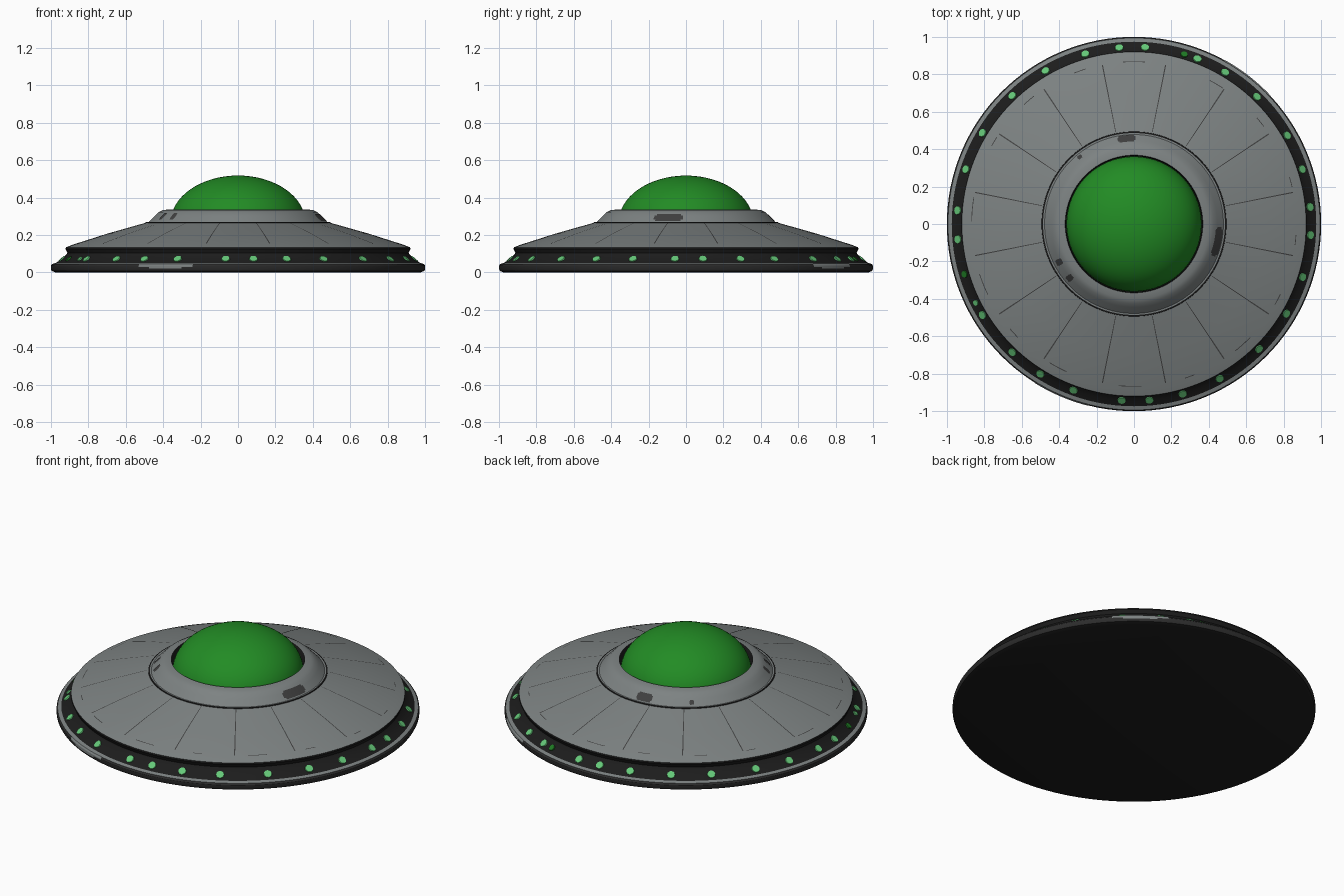
import bpy, bmesh, math, random
from mathutils import Vector, Matrix

if "Cube" in bpy.data.objects:
    bpy.data.objects.remove(bpy.data.objects["Cube"])

random.seed(4)


def mat(name, r, g, b):
    m = bpy.data.materials.new(name)
    m.diffuse_color = (r, g, b, 1)
    m.use_nodes = True
    m.node_tree.nodes["Principled BSDF"].inputs["Base Color"].default_value = m.diffuse_color
    return m


GREY = mat("hull grey", 0.205, 0.225, 0.225)
DARK = mat("worn dark grey", 0.05, 0.05, 0.05)
RIM = mat("rim charcoal", 0.025, 0.025, 0.025)
BLACK = mat("band black", 0.012, 0.012, 0.012)
GLASS = mat("dome green", 0.016, 0.26, 0.018)
GLOW = mat("light green", 0.13, 0.58, 0.19)
DIM = mat("dim light green", 0.014, 0.2, 0.018)


def finish(bm, name, mats, angle=30):
    bmesh.ops.remove_doubles(bm, verts=bm.verts, dist=1e-6)
    me = bpy.data.meshes.new(name)
    bm.to_mesh(me)
    bm.free()
    ob = bpy.data.objects.new(name, me)
    bpy.context.collection.objects.link(ob)
    for m in mats:
        me.materials.append(m)
    bpy.ops.object.select_all(action='DESELECT')
    ob.select_set(True)
    bpy.context.view_layer.objects.active = ob
    bpy.ops.object.shade_smooth_by_angle(angle=math.radians(angle))
    return ob


def sweep(bm, profile, a0=0.0, a1=360.0, steps=128, row_mats=None):
    """Turn an (r, z) profile, listed from bottom outside to top inside, about z."""
    rows = []
    for i in range(steps + 1):
        a = math.radians(a0 + (a1 - a0) * i / steps)
        rows.append([bm.verts.new((r * math.cos(a), r * math.sin(a), z)) for r, z in profile])
    for p, q in zip(rows, rows[1:]):
        for k in range(len(profile) - 1):
            if profile[k][0] == 0:
                f = bm.faces.new((p[k], q[k + 1], p[k + 1]))
            elif profile[k + 1][0] == 0:
                f = bm.faces.new((p[k], q[k], p[k + 1]))
            else:
                f = bm.faces.new((p[k], q[k], q[k + 1], p[k + 1]))
            f.material_index = row_mats[k] if row_mats else 0


def lathe(name, profile, mats, row_mats=None, angle=30):
    bm = bmesh.new()
    sweep(bm, profile, row_mats=row_mats)
    return finish(bm, name, mats, angle)


# Base disc: black underside, charcoal edge, grey top lip
lathe("base_rim",
      [(0, 0), (0.975, 0), (0.995, 0.008), (1.0, 0.018), (1.0, 0.036), (0.994, 0.045), (0.974, 0.051)],
      [BLACK, RIM, GREY], [0, 0, 1, 1, 1, 2])

# Recessed band that carries the lights
lathe("light_band", [(0.974, 0.051), (0.945, 0.069), (0.918, 0.095), (0.912, 0.105), (0.922, 0.126)], [BLACK])

# Sloping upper hull
HULL = [(0.922, 0.126), (0.920, 0.134), (0.885, 0.148), (0.70, 0.207), (0.488, 0.267)]
lathe("upper_hull", HULL, [BLACK, GREY], [0, 1, 1, 1])

# Raised collar with black inner gap
COLLAR = [(0.488, 0.267), (0.478, 0.268), (0.445, 0.302), (0.424, 0.322), (0.402, 0.333), (0.368, 0.337)]
lathe("dome_collar", COLLAR + [(0.364, 0.325), (0.362, 0.26)], [GREY, BLACK], [0, 0, 0, 0, 0, 1, 1])
lathe("collar_seam", [(0.494, 0.2655), (0.493, 0.2685), (0.486, 0.2695)], [BLACK])

# Flattened glass dome
dome = [(0.361 * math.cos(t), 0.265 + 0.253 * math.sin(t))
        for t in (math.radians(90 * i / 16) for i in range(16))] + [(0, 0.518)]
lathe("glass_dome", dome, [GLASS], angle=60)


def height(profile, r):
    for (r0, z0), (r1, z1) in zip(profile, profile[1:]):
        if r1 <= r <= r0 and r0 > r1:
            return z0 + (z1 - z0) * (r0 - r) / (r0 - r1)


def skin(profile, r_out, r_in, lift=0.0025):
    """Piece of a profile between two radii, raised slightly off the surface."""
    rs = [r_out] + [r for r, z in profile if r_in < r < r_out] + [r_in]
    return [(r + lift * 0.4, height(profile, r) + lift) for r in rs]


# Panel seams on the hull: sixteen radial lines and broken ring segments
bm = bmesh.new()
for k in range(16):
    a = 11.25 + 22.5 * k
    sweep(bm, skin(HULL, 0.865, 0.50, 0.0015), a - 0.2, a + 0.2, 1)
    start = a + random.uniform(0, 8)
    sweep(bm, skin(HULL, 0.869, 0.865, 0.0015), start, start + random.uniform(3, 9), 6)
finish(bm, "panel_seams", [DARK])

# Worn dark patches on the collar: (centre angle, half angle, outer r, inner r)
bm = bmesh.new()
for a, h, ro, ri in [(-12, 10, 0.474, 0.437), (95, 6, 0.475, 0.44), (129, 1.6, 0.470, 0.45),
                     (207, 2.2, 0.465, 0.43), (220, 2.2, 0.465, 0.43)]:
    mid, d = (ro + ri) / 2, (ro - ri) / 2
    sweep(bm, skin(COLLAR, mid + d * 0.6, mid - d * 0.6), a - h, a + h, 10)
    sweep(bm, skin(COLLAR, ro, ri, 0.0028), a - h * 0.85, a + h * 0.85, 10)
finish(bm, "collar_patches", [DARK])

# Scraped grey patches on the rim edge
bm = bmesh.new()
for a, h in [(-113, 9), (52, 9)]:
    sweep(bm, [(1.0015, 0.030), (1.0015, 0.037), (0.995, 0.0465)], a - h, a + h, 12)
    sweep(bm, [(1.0015, 0.022), (1.0015, 0.030)], a - h * 0.6, a + h * 0.6, 12)
finish(bm, "rim_scrapes", [GREY])

# Round lights lying on the slope of the band
LIGHTS = [5.5, 18, 30, 46, 59, 69, 86.4, 94.8, 106, 120, 133.5, 149, 162, 175.6, 185, 211, 226.5,
          238, 250, 266, 275, 286, 299, 315, 329.5, 342.5, 356.4]


def lights(name, angles, radius, m):
    bm = bmesh.new()
    for a in angles:
        t = math.radians(a)
        n = Vector((0.65 * math.cos(t), 0.65 * math.sin(t), 0.76)).normalized()
        pos = Vector((0.944 * math.cos(t), 0.944 * math.sin(t), 0.0715)) + n * 0.001
        rot = n.to_track_quat('Z', 'Y').to_matrix().to_4x4()
        bmesh.ops.create_cone(bm, cap_ends=True, segments=12, radius1=radius, radius2=radius * 0.9,
                              depth=0.008, matrix=Matrix.Translation(pos) @ rot)
    return finish(bm, name, [m])


lights("rim_lights", LIGHTS, 0.024, GLOW)
lights("dim_rim_lights", [73.5, 196.5], 0.02, DIM)
lights("small_rim_light", [206.5], 0.017, GLOW)
